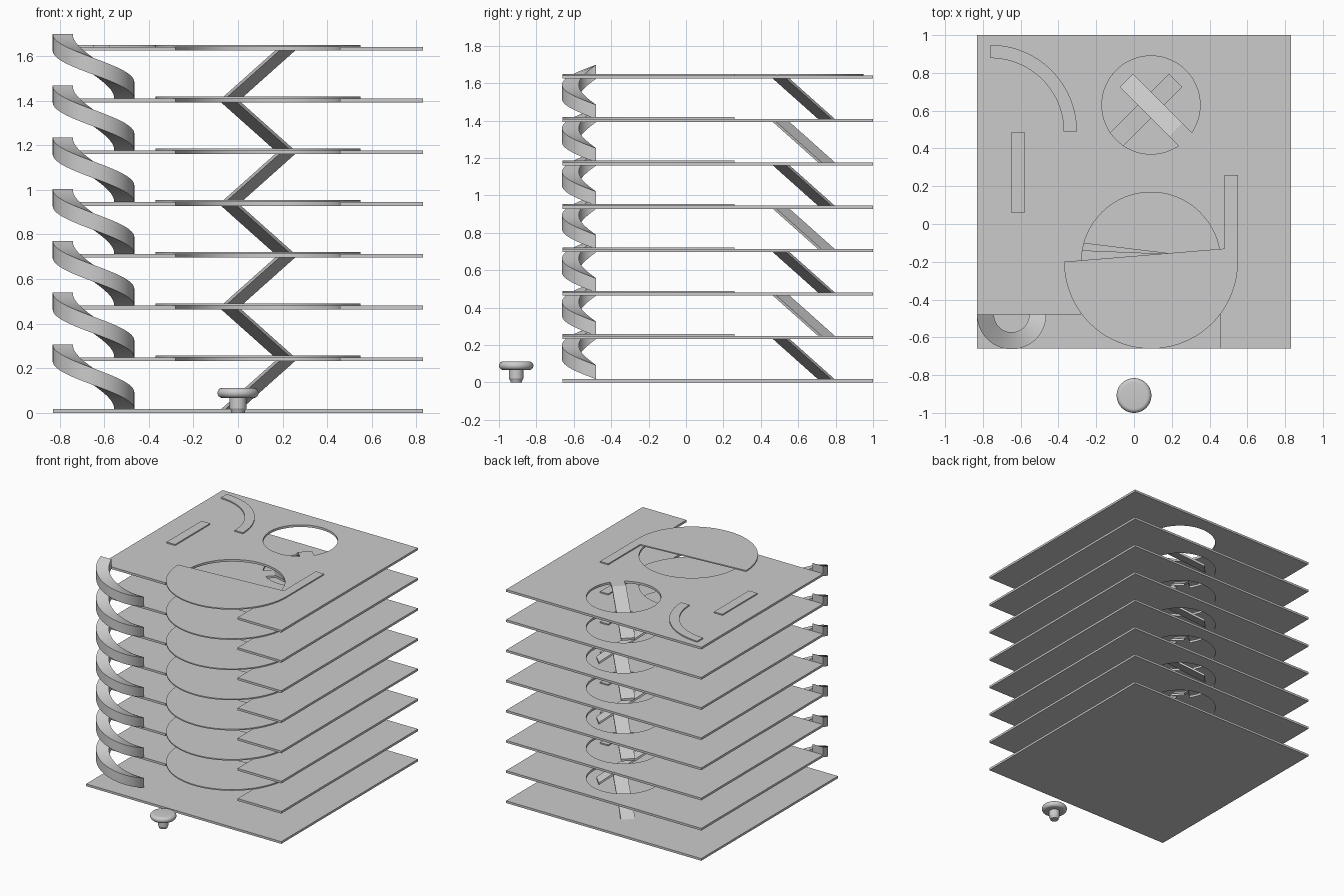
import bpy, bmesh
from math import sin, cos, pi, radians, asin

if "Cube" in bpy.data.objects:
    bpy.data.objects.remove(bpy.data.objects["Cube"])

STEP, SLAB, TRIM = 0.232, 0.017, 0.009
FLOORS = 7


def arc(cx, cy, r, a0, a1, n):
    return [(cx + r * cos(radians(a0 + (a1 - a0) * i / n)),
             cy + r * sin(radians(a0 + (a1 - a0) * i / n))) for i in range(n + 1)]


def smooth(ob):
    bpy.ops.object.select_all(action='DESELECT')
    ob.select_set(True)
    bpy.context.view_layer.objects.active = ob
    bpy.ops.object.shade_smooth_by_angle(angle=radians(30))


def plate(name, loops, z, h):
    """Flat plate from an outline and optional hole outlines."""
    cu = bpy.data.curves.new(name, 'CURVE')
    cu.dimensions = '2D'
    cu.fill_mode = 'BOTH'
    cu.extrude = h / 2
    for pts in loops:
        sp = cu.splines.new('POLY')
        sp.points.add(len(pts) - 1)
        for p, (x, y) in zip(sp.points, pts):
            p.co = (x, y, 0, 1)
        sp.use_cyclic_u = True
    ob = bpy.data.objects.new(name, cu)
    ob.location.z = z + h / 2
    bpy.context.collection.objects.link(ob)
    bpy.ops.object.select_all(action='DESELECT')
    ob.select_set(True)
    bpy.context.view_layer.objects.active = ob
    bpy.ops.object.convert(target='MESH')
    smooth(bpy.context.object)


def sweep(name, sections):
    """Solid through a list of matching cross-sections."""
    bm = bmesh.new()
    rings = [[bm.verts.new(p) for p in s] for s in sections]
    n = len(rings[0])
    for a, b in zip(rings, rings[1:]):
        for j in range(n):
            k = (j + 1) % n
            bm.faces.new((a[j], a[k], b[k], b[j]))
    bm.faces.new(rings[0])
    bm.faces.new(rings[-1])
    bmesh.ops.recalc_face_normals(bm, faces=bm.faces)
    me = bpy.data.meshes.new(name)
    bm.to_mesh(me)
    bm.free()
    ob = bpy.data.objects.new(name, me)
    bpy.context.collection.objects.link(ob)
    smooth(ob)


# ramp well: centre, radius, half ramp width, half ramp run
WX, WY, WR, HW, RUN = 0.09, 0.63, 0.26, 0.05, 0.184
Q = 0.5 ** 0.5


def diag(d, w, side):
    """Point on the ramp diagonal; side mirrors it in x."""
    return (WX + side * (d + w) * Q, WY + (w - d) * Q)


# ground slab
plate("ground_slab", [[(-.83, -.66), (.83, -.66), (.83, 1), (-.83, 1)]], 0, SLAB)

# upper floors with front arch cut-out, ramp well and raised round platform
outline = [(-.83, 1), (-.83, -.48), (-.28, -.48)] + arc(.09, -.2, .368, 180, 0, 48) \
    + [(.458, -.66), (.83, -.66), (.83, 1)]
delta = asin(HW / WR) * 180 / pi
for k in range(1, FLOORS + 1):
    side = 1 if k % 2 else -1
    well = arc(WX, WY, WR, -45 + delta, 315 - delta, 64)
    well = [(WX + side * (x - WX), y) for x, y in well]
    well += [diag(RUN, -HW, side), diag(RUN, HW, side)]
    z = k * STEP
    plate(f"floor_{k}", [outline, well], z, SLAB)
    left, inner_y = {6: (172, -.17), 5: (166, -.19)}.get(k, (180, -.13))
    platform = arc(.09, -.2, .46, left, 360, 64) + [(.55, .26), (.48, .26), (.48, inner_y)]
    plate(f"round_platform_{k}", [platform], z + SLAB, TRIM)

# raised strips on the top floor
top = FLOORS * STEP + SLAB
plate("curved_strip", [arc(-.76, .49, .458, 90, 0, 32) + arc(-.76, .49, .388, 0, 90, 32)], top, TRIM)
plate("straight_strip", [[(-.65, .06), (-.577, .06), (-.577, .485), (-.65, .485)]], top, TRIM)

# straight zigzag ramps and half-turn spiral ramps
for i in range(FLOORS):
    side = -1 if i % 2 else 1
    z = i * STEP
    secs = []
    for d, zb in ((-RUN, z), (RUN, z + STEP)):
        a, b = diag(d, -HW, side), diag(d, HW, side)
        secs.append([(*a, zb), (*b, zb), (*b, zb + SLAB), (*a, zb + SLAB)])
    sweep(f"ramp_{i + 1}", secs)

    secs = []
    for j in range(41):
        t = j / 40
        c, s = cos(pi * t), -sin(pi * t)
        zb = z + SLAB + t * (STEP - SLAB)
        secs.append([(-.648 + r * c, -.48 + r * s, zb + h)
                     for r, h in ((.093, 0), (.183, 0), (.183, .075), (.093, .075))])
    sweep(f"spiral_ramp_{i + 1}", secs)

# small round stool in front
profile = [(.03, 0), (.033, .012), (.038, .02), (.038, .067), (.072, .067)]
profile += [(.07 + .022 * cos(a * pi / 12), .0895 + .0225 * sin(a * pi / 12)) for a in range(-5, 7)]
sweep("round_stool", [[(r * cos(2 * pi * i / 48), -.908 + r * sin(2 * pi * i / 48), z)
                       for i in range(48)] for r, z in profile])
